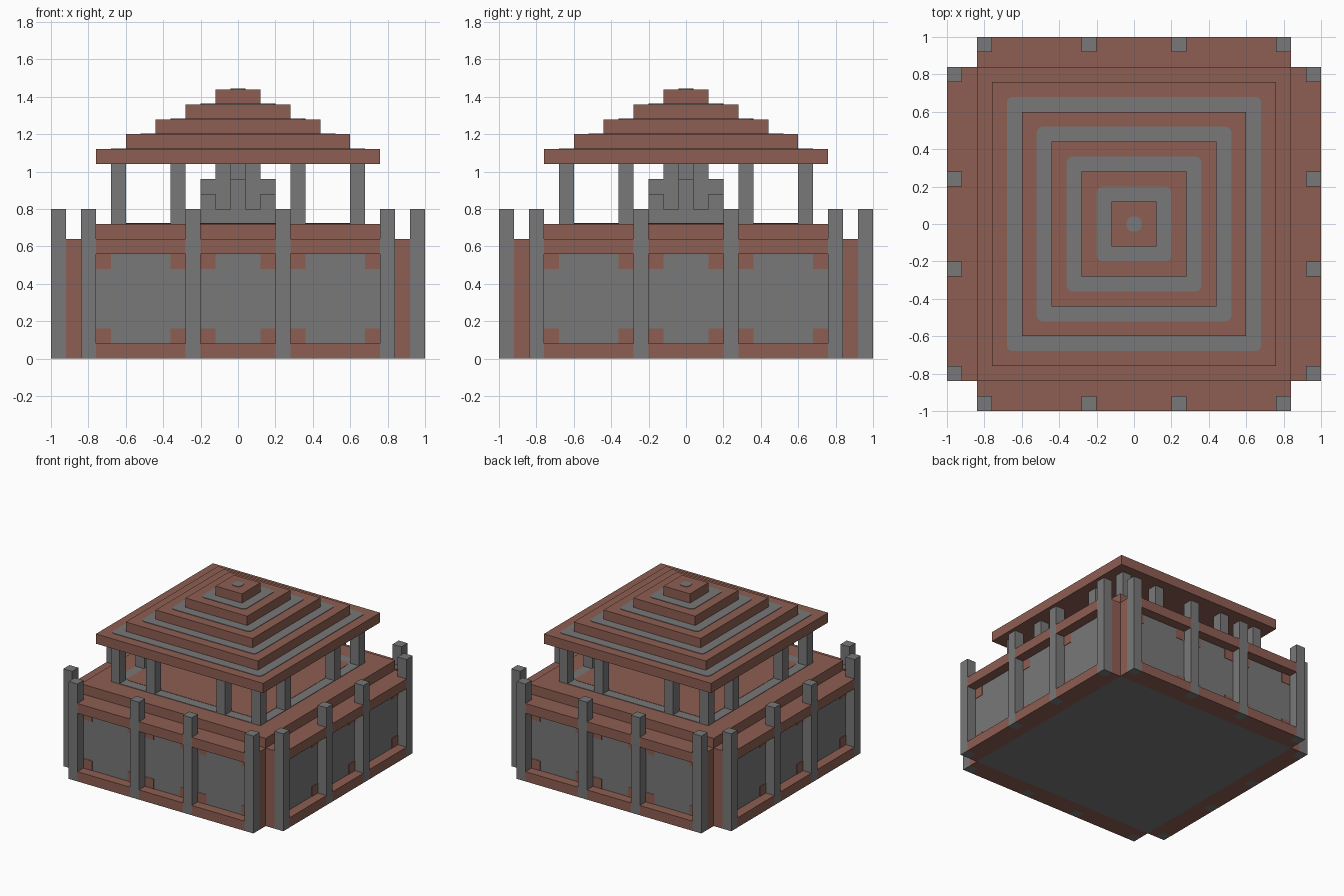
import bpy
import bmesh
import math
from mathutils import Matrix, Vector

if "Cube" in bpy.data.objects:
    bpy.data.objects.remove(bpy.data.objects["Cube"], do_unlink=True)

U = 0.08  # building block size


def make_material(name, rgb):
    mat = bpy.data.materials.new(name)
    mat.use_nodes = True
    mat.diffuse_color = (*rgb, 1)
    mat.node_tree.nodes["Principled BSDF"].inputs["Base Color"].default_value = (*rgb, 1)
    return mat


BRICK = make_material("red brick", (0.27, 0.112, 0.084))
STONE = make_material("grey stone", (0.188, 0.188, 0.188))


def add_box(bm, x0, x1, y0, y1, z0, z1):
    size = Vector((x1 - x0, y1 - y0, z1 - z0))
    centre = Vector((x0 + x1, y0 + y1, z0 + z1)) / 2
    bmesh.ops.create_cube(bm, size=1, matrix=Matrix.Translation(centre) @ Matrix.Diagonal((*size, 1)))


def finish(name, bm, mat):
    mesh = bpy.data.meshes.new(name)
    bm.to_mesh(mesh)
    bm.free()
    mesh.materials.append(mat)
    obj = bpy.data.objects.new(name, mesh)
    bpy.context.collection.objects.link(obj)
    return obj


def boxes(name, mat, items, turns=1):
    """Boxes given in block units, repeated around the four sides if asked."""
    for i in range(turns):
        bm = bmesh.new()
        for b in items:
            add_box(bm, *(v * U for v in b))
        bmesh.ops.rotate(bm, verts=bm.verts, matrix=Matrix.Rotation(i * math.pi / 2, 3, "Z"))
        finish(name if turns == 1 else f"{name}_{SIDES[i]}", bm, mat)


def square(half, z0, z1):
    return (-half, half, -half, half, z0, z1)


def rounded_plate(name, mat, half, z, radius=0.4):
    """Thin inlaid square with rounded corners."""
    bm = bmesh.new()
    verts = []
    for q in range(4):
        cx = (half - radius) * (1 if q in (0, 3) else -1)
        cy = (half - radius) * (1 if q < 2 else -1)
        for s in range(5):
            a = (q + s / 4) * math.pi / 2
            verts.append(bm.verts.new(((cx + radius * math.cos(a)) * U,
                                       (cy + radius * math.sin(a)) * U, z * U)))
    face = bm.faces.new(verts)
    top = bmesh.ops.extrude_face_region(bm, geom=[face])["geom"]
    bmesh.ops.translate(bm, verts=[v for v in top if isinstance(v, bmesh.types.BMVert)],
                        vec=(0, 0, 0.004))
    bmesh.ops.recalc_face_normals(bm, faces=bm.faces)
    finish(name, bm, mat)


SIDES = ("front", "left", "back", "right")
BAYS = ((-9.5, -3.5), (-2.5, 2.5), (3.5, 9.5))

# Solid core and terrace slab
boxes("core", STONE, [square(10.5, 0, 8)])
boxes("terrace", BRICK, [square(10.5, 8, 9)])

# Outer walls: brick frame around stone panels
boxes("wall_frame", BRICK, [
    (-10.5, 10.5, -11.5, -10.5, 0, 1), (-10.5, 10.5, -11.5, -10.5, 7, 8),
    (-10.5, -9.5, -11.5, -10.5, 1, 7), (9.5, 10.5, -11.5, -10.5, 1, 7)], 4)
boxes("wall_panel", STONE, [(-9.5, 9.5, -11.5, -10.5, 1, 7)], 4)

# Brick squares in the panel corners
corners = []
for a, b in BAYS:
    for x in (a, b - 1):
        for z in (1, 6):
            corners.append((x, x + 1, -11.54, -11.5, z, z + 1))
boxes("panel_corners", BRICK, corners, 4)

# Ledges between the wall posts
boxes("ledges", BRICK, [(a, b, -12.5, -11.5, z, z + 1) for a, b in BAYS for z in (0, 7)], 4)
boxes("wall_posts", STONE, [(x, x + 1, -12.5, -11.5, 0, 10) for x in (-10.5, -3.5, 2.5, 9.5)], 4)

# Terrace floor inlay
rounded_plate("floor_border", STONE, 8.5, 9)
rounded_plate("floor_field", BRICK, 7.5, 9.03)

# Colonnade under the roof
boxes("columns", STONE, [(x, x + 1, -8.5, -7.5, 9, 13) for x in (-8.5, -4.5, 3.5)], 4)

# Central stepped altar
boxes("altar_base", STONE, [square(2.5, 9, 10)])
boxes("altar_core", STONE, [(-0.5, 0.5, -1.5, 1.5, 10, 13), (-1.5, 1.5, -0.5, 0.5, 10, 13)])
boxes("altar_arms", STONE, [(-0.5, 0.5, -2.5, 2.5, 10, 12), (-2.5, 2.5, -0.5, 0.5, 10, 12)])
boxes("altar_corners", STONE, [(x, x + 1, y, y + 1, 10, 11) for x in (-2.5, 1.5) for y in (-2.5, 1.5)])

# Stepped roof with a stone inlay on every tier
for i in range(5):
    half = 9.5 - 2 * i
    boxes(f"roof_tier_{i + 1}", BRICK, [square(half, 13 + i, 14 + i)])
    rounded_plate(f"roof_inlay_{i + 1}", STONE, half - 1, 14 + i, min(0.4, half * 0.25))
